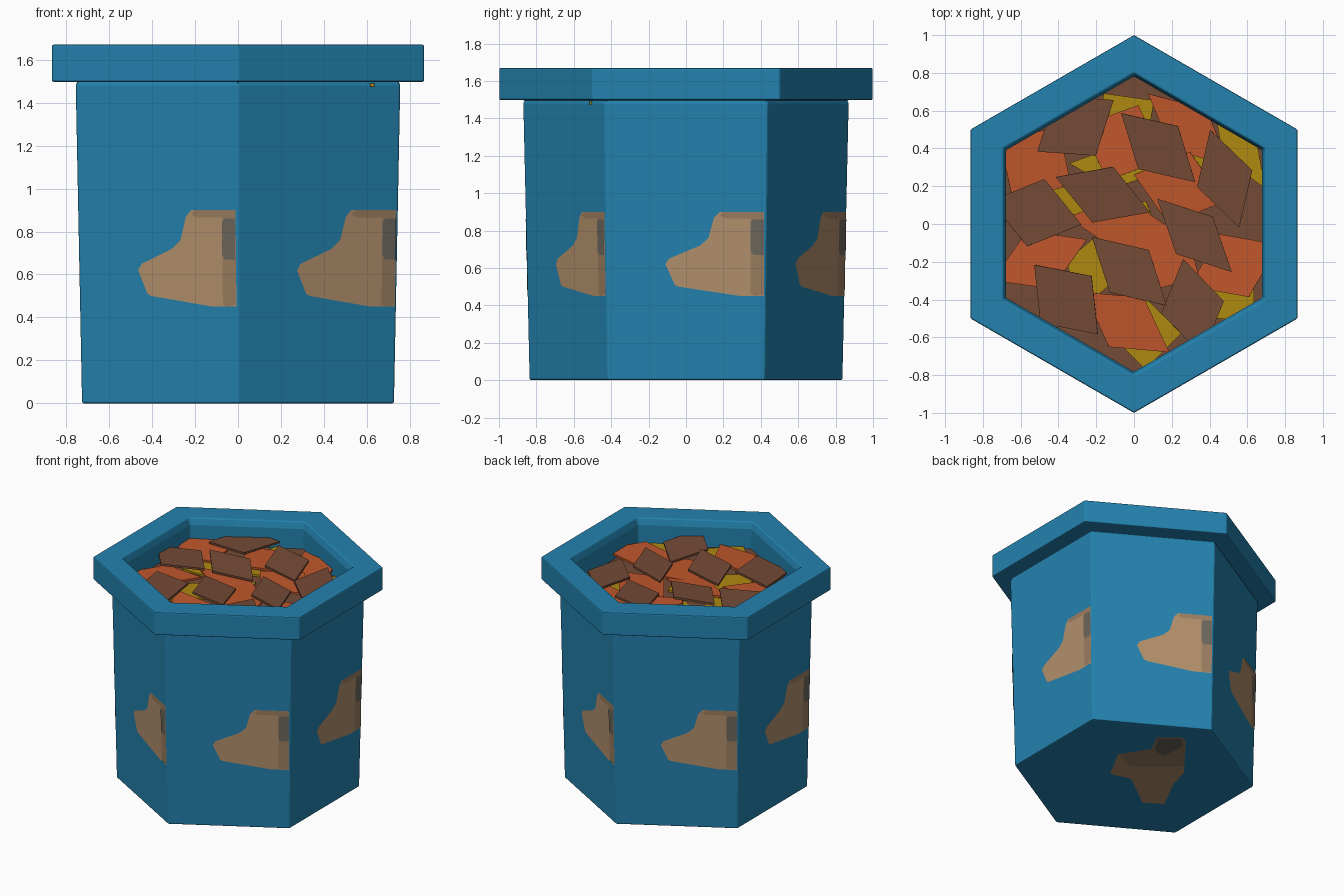
import bpy, bmesh, math, random
from mathutils import Vector, Euler

if "Cube" in bpy.data.objects:
    bpy.data.objects.remove(bpy.data.objects["Cube"])

random.seed(4)

def material(name, rgb):
    m = bpy.data.materials.new(name)
    m.diffuse_color = (*rgb, 1)
    m.use_nodes = True
    m.node_tree.nodes["Principled BSDF"].inputs["Base Color"].default_value = m.diffuse_color
    return m

BLUE = material("glazed_blue", (0.017, 0.225, 0.43))
TAN = material("tan", (0.45, 0.28, 0.15))
DARK_TAN = material("dark_tan", (0.33, 0.205, 0.115))
GREY = material("warm_grey", (0.15, 0.135, 0.11))
BROWN = material("bark_brown", (0.175, 0.069, 0.037))
ORANGE = material("bark_orange", (0.53, 0.095, 0.025))
YELLOW = material("bark_yellow", (0.42, 0.25, 0.005))

def finish(name, bm, mat, recalc=True):
    if recalc:
        bmesh.ops.recalc_face_normals(bm, faces=bm.faces)
    me = bpy.data.meshes.new(name)
    bm.to_mesh(me)
    bm.free()
    me.materials.append(mat)
    ob = bpy.data.objects.new(name, me)
    bpy.context.collection.objects.link(ob)
    return ob

def hex_lathe(name, profile, mat):
    """Six-sided turned solid with a corner on +y; profile = (corner radius, z)."""
    bm = bmesh.new()
    rings = []
    for r, z in profile:
        rings.append([bm.verts.new((r * math.cos(math.radians(90 + 60 * k)),
                                    r * math.sin(math.radians(90 + 60 * k)), z))
                      for k in range(6)])
    for a, b in zip(rings, rings[1:]):
        for k in range(6):
            bm.faces.new((a[k], a[(k + 1) % 6], b[(k + 1) % 6], b[k]))
    bm.faces.new(rings[0])
    bm.faces.new(rings[-1])
    return finish(name, bm, mat)

# Pot: tapered body, overhanging rim, recessed inside
pot = hex_lathe("pot", [(0.838, 0), (0.872, 1.485), (0.86, 1.497), (1.0, 1.497),
                        (1.0, 1.67), (0.8, 1.67), (0.782, 1.62), (0.782, 1.40)], BLUE)
bev = pot.modifiers.new("soft_edges", 'BEVEL')
bev.width = 0.01
bev.segments = 2
bev.limit_method = 'ANGLE'
bev.angle_limit = math.radians(35)

# Soil bed
hex_lathe("soil", [(0.80, 1.40), (0.80, 1.47)], BROWN)

# Bark chips: (centre x, centre y, first edge angle, second edge angle)
brown_chips = [(.128, .404, -13, -73), (-.165, .155, 10, -51), (.32, -.06, -18, -71),
               (.48, .24, -44, -103), (-.025, -.25, -13, -72), (-.36, -.40, -11, -84),
               (.31, -.44, -46, -112), (-.52, .06, 22, -51), (-.31, .52, -4, -108)]
orange_chips = [(.29, .50, -15, -68), (-.06, .43, 20, -65), (-.52, .32, 15, -78),
                (.24, .19, 22, -55), (-.07, .0, 20, -35), (-.50, -.19, -8, -125),
                (.53, -.22, -10, -120), (-.04, -.52, -5, -65), (.15, -.17, 15, -75)]
yellow_chips = [(.56, .40, -35, -80), (-.05, .54, -8, -100), (-.10, .30, 20, -30),
                (-.40, .14, 0, -65), (-.02, -.04, 15, -70), (-.22, -.24, 40, -75),
                (.50, -.37, -5, -90), (.06, -.58, 45, -45), (.35, .32, -10, -60)]

def chips(name, rows, side, z, mat, tilt):
    for i, (x, y, a, b) in enumerate(rows):
        u = Vector((math.cos(math.radians(a)), math.sin(math.radians(a)), 0)) * side / 2
        v = Vector((math.cos(math.radians(b)), math.sin(math.radians(b)), 0)) * side / 2
        bm = bmesh.new()
        top = bm.faces.new([bm.verts.new(p) for p in (-u - v, u - v, u + v, v - u)])
        ext = bmesh.ops.extrude_face_region(bm, geom=[top])
        for g in ext["geom"]:
            if isinstance(g, bmesh.types.BMVert):
                g.co.z -= 0.015
        ob = finish(f"{name}_{i + 1}", bm, mat)
        ob.location = (x, y, z)
        ob.rotation_euler = Euler((random.uniform(-tilt, tilt), random.uniform(-tilt, tilt), 0))

chips("yellow_chip", yellow_chips, 0.27, 1.485, YELLOW, 0.02)
chips("orange_chip", orange_chips, 0.32, 1.512, ORANGE, 0.05)
chips("brown_chip", brown_chips, 0.31, 1.545, BROWN, 0.06)

# Painted patches, the same on every side: (across, height)
patch = [(-.11, .62), (-.06, .51), (-.04, .50), (.29, .45), (.417, .45), (.417, .90),
         (.18, .90), (.15, .87), (.12, .76), (.075, .72), (-.09, .65)]
patch_edge = [(.345, .46), (.37, .45), (.417, .46), (.417, .90), (.20, .90), (.18, .88),
              (.21, .865), (.345, .865)]
patch_spot = [(.36, .67), (.417, .67), (.417, .86), (.36, .86), (.345, .845), (.345, .69)]

def side_plates(name, pts, mat, lift):
    for k in range(6):
        t = math.radians(60 * k)
        n = Vector((math.cos(t), math.sin(t), 0))
        across = Vector((-math.sin(t), math.cos(t), 0))
        bm = bmesh.new()
        vs = []
        for s, z in pts:
            apothem = (0.838 + 0.034 * z / 1.485) * math.cos(math.pi / 6)
            vs.append(bm.verts.new(n * (apothem + lift) + across * s + Vector((0, 0, z))))
        bm.faces.new(vs)
        finish(f"{name}_{k + 1}", bm, mat, recalc=False)

side_plates("side_patch", patch, TAN, 0.002)
side_plates("side_patch_edge", patch_edge, DARK_TAN, 0.004)
side_plates("side_patch_spot", patch_spot, GREY, 0.006)

# Painted patch under the base, drawn along axes turned 50 degrees
def base_plate(name, pts, mat, z):
    c, s = math.cos(math.radians(50)), math.sin(math.radians(50))
    bm = bmesh.new()
    f = bm.faces.new([bm.verts.new((-s * u + c * v, c * u + s * v, z)) for u, v in pts])
    f.normal_update()
    if f.normal.z > 0:
        f.normal_flip()
    finish(name, bm, mat, recalc=False)

base_plate("base_patch", [(.33, .54), (.16, .545), (.12, .38), (-.11, .31), (-.165, .035),
                          (-.02, -.03), (.06, -.365), (.21, -.38), (.275, -.10),
                          (.345, .05), (.36, .50)], TAN, -0.002)
base_plate("base_patch_edge", [(.33, .54), (.16, .545), (.12, .38), (-.11, .31), (-.02, .14),
                               (.15, .13), (.345, .15), (.36, .50)], DARK_TAN, -0.003)
base_plate("base_patch_spot", [(.33, .53), (.17, .53), (.14, .38), (.20, .28), (.34, .42)],
           GREY, -0.004)
